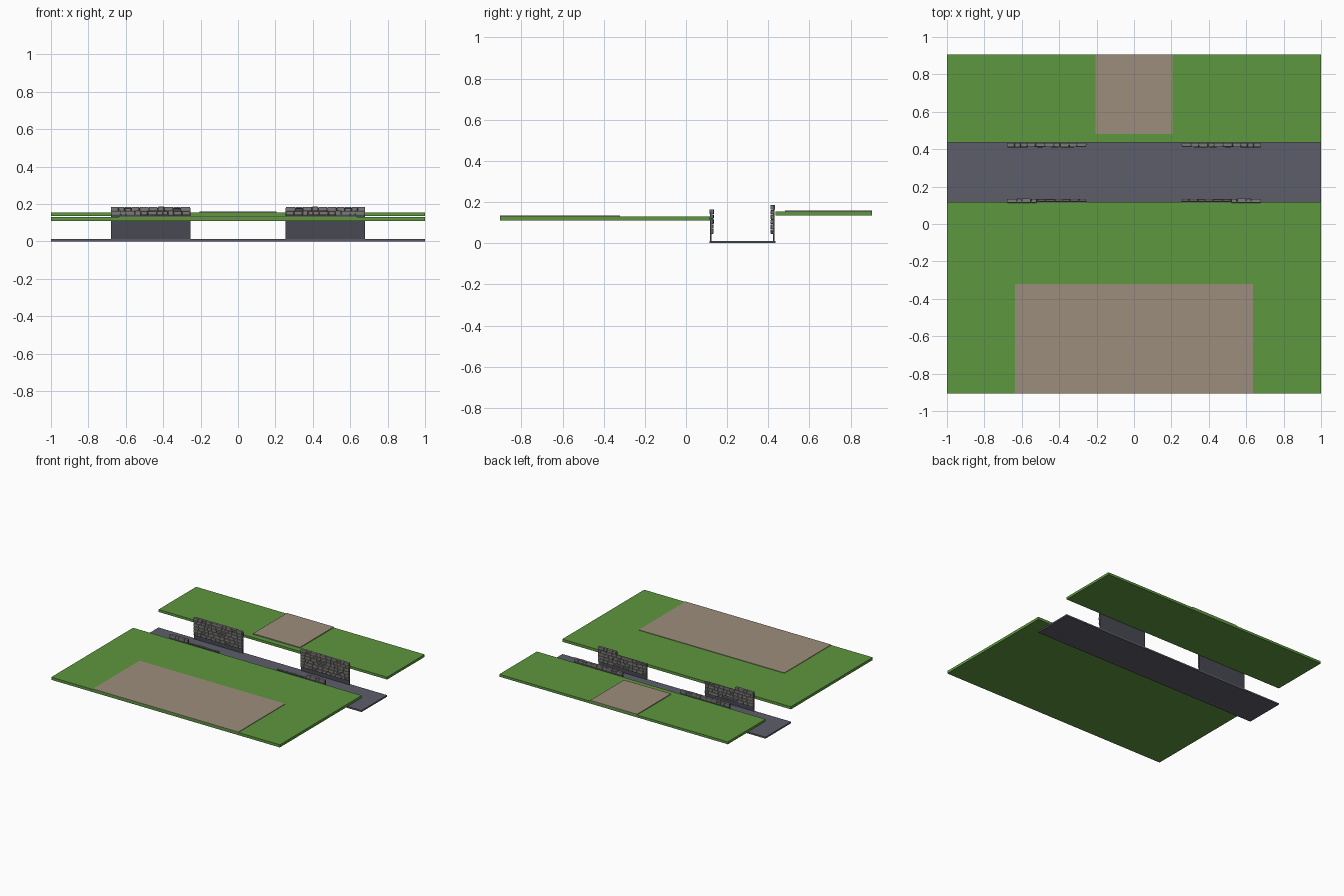
import bpy, bmesh, random
from mathutils import Matrix, Vector

if "Cube" in bpy.data.objects:
    bpy.data.objects.remove(bpy.data.objects["Cube"])

random.seed(4)


def material(name, rgb):
    m = bpy.data.materials.new(name)
    m.diffuse_color = (*rgb, 1)
    m.use_nodes = True
    m.node_tree.nodes["Principled BSDF"].inputs["Base Color"].default_value = m.diffuse_color
    return m


GRASS = material("grass_green", (0.11, 0.31, 0.05))
PAVING = material("paving_tan", (0.33, 0.27, 0.20))
BED = material("channel_grey", (0.11, 0.11, 0.145))
MORTAR = material("mortar_grey", (0.065, 0.068, 0.085))
STONE = material("stone_grey", (0.20, 0.195, 0.185))


def add_box(bm, lo, hi, bevel=0.0):
    lo, hi = Vector(lo), Vector(hi)
    size = hi - lo
    mat = Matrix.Translation((lo + hi) / 2) @ Matrix.Diagonal((*size, 1))
    verts = bmesh.ops.create_cube(bm, size=1, matrix=mat)["verts"]
    if bevel:
        edges = list({e for v in verts for e in v.link_edges})
        bmesh.ops.bevel(bm, geom=edges, offset=bevel, segments=2,
                        profile=0.5, affect='EDGES')


def finish(bm, name, mat, mirror=False):
    mesh = bpy.data.meshes.new(name)
    bm.to_mesh(mesh)
    bm.free()
    mesh.materials.append(mat)
    ob = bpy.data.objects.new(name, mesh)
    bpy.context.collection.objects.link(ob)
    if mirror:
        ob.modifiers.new("mirror_x", 'MIRROR')
    return ob


def slab(name, lo, hi, mat, mirror=False):
    bm = bmesh.new()
    add_box(bm, lo, hi)
    return finish(bm, name, mat, mirror)


def stone_row(bm, x0, x1, z0, z1, y_back, side, depth):
    # one course of uneven stones, now and then split into two thin ones
    x = x0
    while x < x1 - 0.001:
        w = random.uniform(0.026, 0.052)
        if x1 - (x + w) < 0.022:
            w = x1 - x
        splits = [(z0, z1)]
        if z1 - z0 > 0.022 and random.random() < 0.2:
            mid = (z0 + z1) / 2
            splits = [(z0, mid), (mid, z1)]
        for a, b in splits:
            y_face = y_back + side * (depth - random.uniform(0, 0.003))
            add_box(bm, (x + 0.001, min(y_back, y_face), a + 0.001),
                    (x + w - 0.001, max(y_back, y_face), b - random.uniform(0.0005, 0.002)),
                    0.003)
        x += w


# ground on both banks, paving and sunken channel
slab("front_grass", (-1, -0.905, 0.11), (1, 0.117, 0.131), GRASS)
slab("back_grass", (-1, 0.435, 0.135), (1, 0.905, 0.154), GRASS)
slab("front_paving", (-0.637, -0.905, 0.128), (0.637, -0.32, 0.135), PAVING)
slab("back_paving", (-0.205, 0.48, 0.150), (0.205, 0.905, 0.160), PAVING)
slab("channel_bed", (-1, 0.115, 0), (1, 0.435, 0.012), BED)

X0, X1 = 0.255, 0.68

# retaining panels behind the stonework
slab("front_wall_panel", (X0, 0.116, 0.005), (X1, 0.124, 0.137), MORTAR, True)
slab("front_wall_raised_panel", (0.52, 0.116, 0.137), (X1, 0.124, 0.160), MORTAR, True)
slab("back_wall_panel", (X0, 0.422, 0.005), (X1, 0.430, 0.180), MORTAR, True)

# front wall stones facing the channel, stepped up at the outer end
bm = bmesh.new()
for z0, z1 in [(0.045, 0.070), (0.070, 0.092), (0.092, 0.118), (0.118, 0.141)]:
    stone_row(bm, X0, X1, z0, z1, 0.121, 1, 0.014)
stone_row(bm, 0.52, X1, 0.141, 0.166, 0.113, 1, 0.023)
finish(bm, "front_wall_stones", STONE, True)

# back wall stones with a full-depth coping course
bm = bmesh.new()
for z0, z1 in [(0.045, 0.068), (0.068, 0.093), (0.093, 0.115),
               (0.115, 0.140), (0.140, 0.162)]:
    stone_row(bm, X0, X1, z0, z1, 0.425, -1, 0.015)
stone_row(bm, X0, X1, 0.162, 0.187, 0.433, -1, 0.023)
finish(bm, "back_wall_stones", STONE, True)
